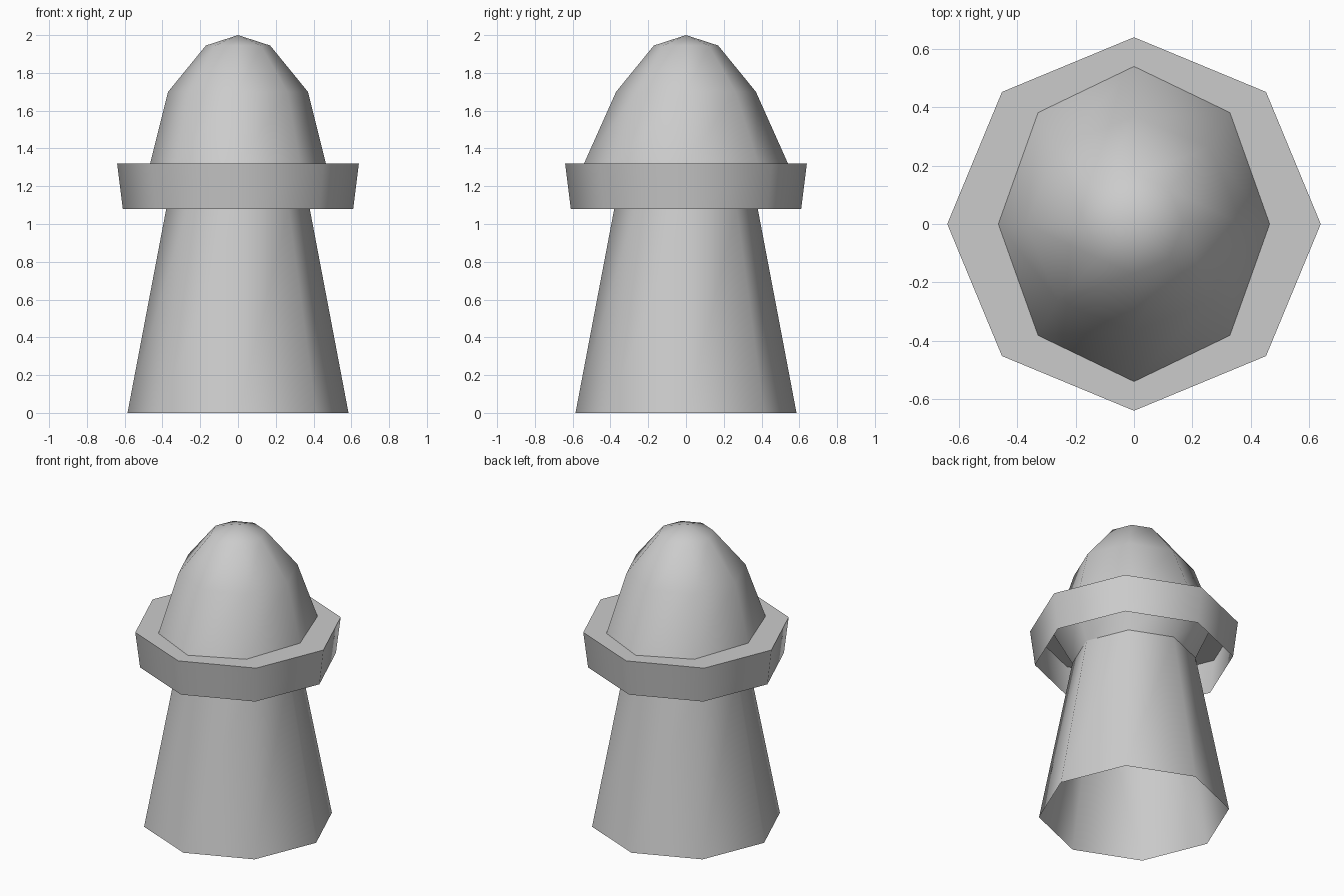
import bpy, bmesh
from math import cos, sin, pi

cube = bpy.data.objects.get("Cube")
if cube:
    bpy.data.objects.remove(cube, do_unlink=True)

SIDES = 8
GREY = (0.6, 0.6, 0.6, 1.0)
stone = bpy.data.materials.new("grey stone")
stone.use_nodes = True
stone.diffuse_color = GREY
stone.node_tree.nodes["Principled BSDF"].inputs["Base Color"].default_value = GREY


def loft(name, rings, tip=None, smooth=True):
    """Open octagonal shell through rings of (x radius, y radius, z)."""
    bm = bmesh.new()
    loops = []
    for rx, ry, z in rings:
        loops.append([bm.verts.new((rx * cos(2 * pi * i / SIDES),
                                    ry * sin(2 * pi * i / SIDES), z))
                      for i in range(SIDES)])
    for low, high in zip(loops, loops[1:]):
        for i in range(SIDES):
            j = (i + 1) % SIDES
            bm.faces.new((low[i], low[j], high[j], high[i]))
    if tip is not None:
        apex = bm.verts.new((0, 0, tip))
        for i in range(SIDES):
            bm.faces.new((loops[-1][i], loops[-1][(i + 1) % SIDES], apex))
    for face in bm.faces:
        face.smooth = smooth
    mesh = bpy.data.meshes.new(name)
    bm.to_mesh(mesh)
    bm.free()
    mesh.materials.append(stone)
    obj = bpy.data.objects.new(name, mesh)
    bpy.context.collection.objects.link(obj)
    return obj


waist = (0.38, 0.38, 1.08)
head_base = (0.465, 0.54, 1.32)
rim = (0.64, 0.64, 1.32)

# Tapered tower, open underneath
loft("tower", [(0.585, 0.585, 0), waist])
# Flare hidden inside the collar, joining tower and head
loft("flare", [waist, head_base])
# Collar: leaning wall, open below, with a flat ledge on top
loft("collar_wall", [(0.61, 0.61, 1.08), rim])
loft("collar_ledge", [rim, head_base], smooth=False)
# Domed head with a shallow point
loft("head", [head_base, (0.37, 0.37, 1.7), (0.17, 0.17, 1.945)], tip=2.0)
